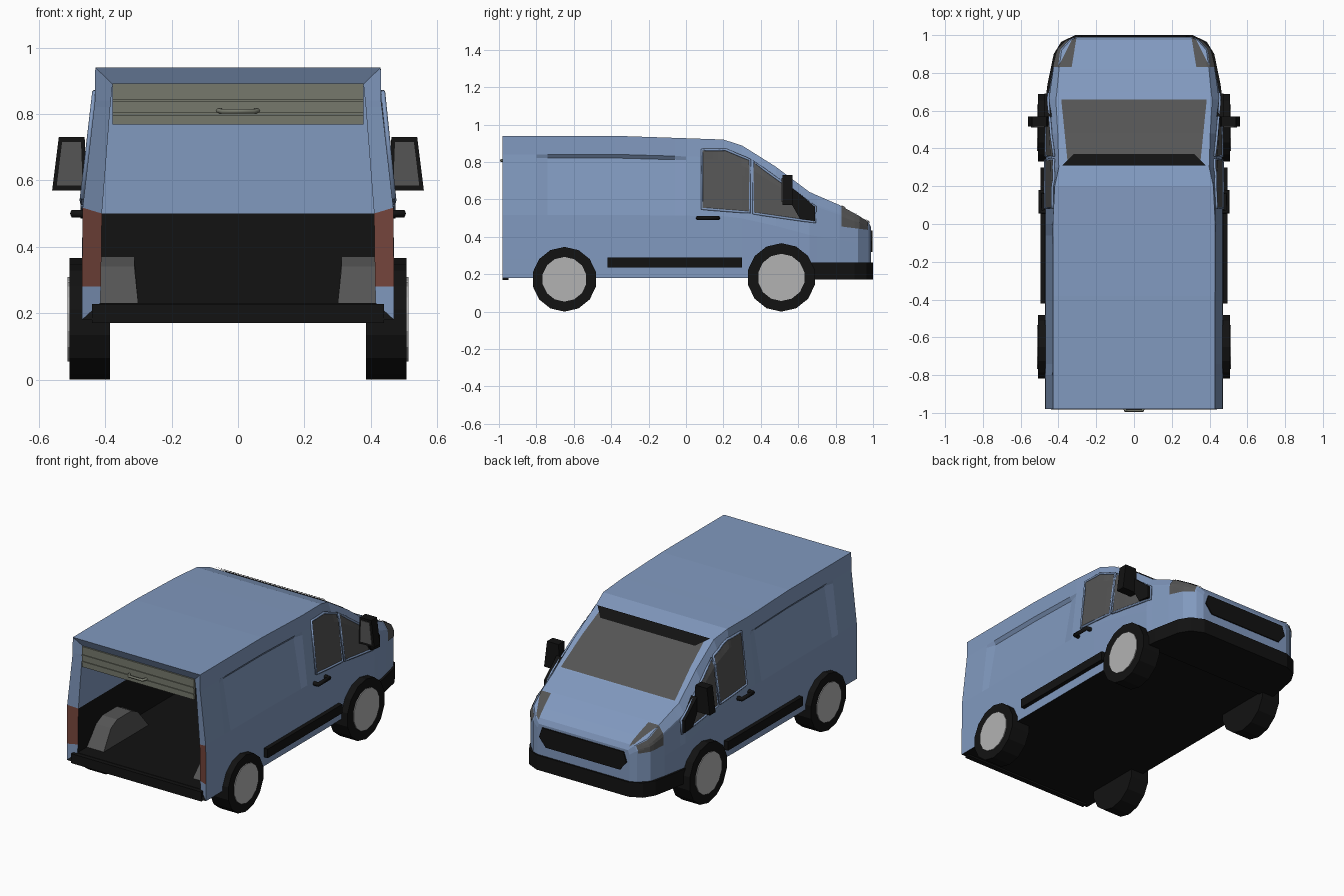
import bpy, bmesh, math
from mathutils import Vector
from mathutils.bvhtree import BVHTree

if "Cube" in bpy.data.objects:
    bpy.data.objects.remove(bpy.data.objects["Cube"])


def material(name, *rgb):
    m = bpy.data.materials.new(name)
    m.diffuse_color = (*rgb, 1)
    m.use_nodes = True
    m.node_tree.nodes["Principled BSDF"].inputs["Base Color"].default_value = m.diffuse_color
    return m


BLUE = material("paint_blue", .22, .32, .52)
BLACK = material("trim_black", .006, .006, .006)
GLASS = material("glass_grey", .09, .09, .09)
RED = material("lamp_red", .18, .06, .045)
SILVER = material("hub_silver", .45, .45, .45)
DOOR = material("door_grey", .18, .19, .15)


def finish(name, bm, mats, recalc=True):
    if recalc:
        bmesh.ops.recalc_face_normals(bm, faces=bm.faces[:])
    me = bpy.data.meshes.new(name)
    bm.to_mesh(me)
    bm.free()
    for m in mats:
        me.materials.append(m)
    ob = bpy.data.objects.new(name, me)
    bpy.context.collection.objects.link(ob)
    return ob


def prism(name, pts, axis, a, b, mat):
    """Extrude a 2D outline along an axis from a to b."""
    bm = bmesh.new()

    def place(p, t):
        c = list(p)
        c.insert("xyz".index(axis), t)
        return bm.verts.new(c)
    lo, hi = [place(p, a) for p in pts], [place(p, b) for p in pts]
    n = len(pts)
    bm.faces.new(lo)
    bm.faces.new(hi)
    for i in range(n):
        j = (i + 1) % n
        bm.faces.new((lo[i], lo[j], hi[j], hi[i]))
    return finish(name, bm, [mat])


def rect(a0, a1, b0, b1):
    return [(a0, b0), (a1, b0), (a1, b1), (a0, b1)]


def circle(cy, cz, r, n=14):
    return [(cy + r * math.cos(2 * math.pi * (i + .5) / n),
             cz + r * math.sin(2 * math.pi * (i + .5) / n)) for i in range(n)]


def tube(name, pts, r, mat, cyclic=False):
    cu = bpy.data.curves.new(name, "CURVE")
    cu.dimensions = "3D"
    cu.bevel_depth, cu.bevel_resolution = r, 1
    cu.use_fill_caps = True
    sp = cu.splines.new("POLY")
    sp.points.add(len(pts) - 1)
    for q, p in zip(sp.points, pts):
        q.co = (*p, 1)
    sp.use_cyclic_u = cyclic
    cu.materials.append(mat)
    bpy.context.collection.objects.link(bpy.data.objects.new(name, cu))


# Body: rings lofted from the nose to the rear, then turned in for the cargo bay
def width(base, z):
    return base - .04 * min(1, max(0, (z - .5) / .35))


stations = [  # y, roof height, half width, top chamfer
    (.99, .45, .31, .01), (.975, .48, .35, .015), (.92, .515, .405, .02),
    (.82, .57, .43, .025), (.70, .622, .452, .03), (.66, .64, .46, .03),
    (.48, .775, .465, .03), (.30, .888, .468, .03), (.20, .92, .47, .01),
    (0, .927, .47, 0), (-.06, .929, .47, 0), (-.38, .94, .47, 0),
    (-.74, .94, .47, 0), (-.80, .94, .47, 0), (-.98, .94, .47, 0)]
rings = []
for y, zt, base, chamfer in stations:
    zs = [.18, .28] + [.28 + (zt - .28) * f for f in (.36, .82, .85, 1)]
    ring = [[width(base, z), y, z] for z in zs]
    ring[5][0] -= chamfer
    if -.75 < y < -.05:
        ring[3][0] -= .018          # pressed side panel
    rings.append(ring)
inner = [(.415, .23), (.413, .28), (.41, .5), (.385, .82), (.383, .84), (.378, .89)]
rings += [[(x, y, z) for x, z in inner] for y in (-.955, .05)]

bm = bmesh.new()
loops = [[bm.verts.new(p) for p in r] +
         [bm.verts.new((-p[0], p[1], p[2])) for p in reversed(r)] for r in rings]
last, rear = len(loops) - 1, len(stations) - 1
for k in range(last):
    A, B = loops[k], loops[k + 1]
    for i in range(12):
        j = (i + 1) % 12
        f = bm.faces.new((A[i], A[j], B[j], B[i]))
        row = min(i, 10 - i)
        if i == 11 or (k > rear and row < 2):
            f.material_index = 1    # underside, floor and lower lining
        elif k == rear and row == 1:
            f.material_index = 2    # tail lamps
for ring, inside in ((loops[0], False), (loops[-1], True)):
    for i in range(5):
        f = bm.faces.new((ring[i], ring[i + 1], ring[10 - i], ring[11 - i]))
        f.material_index = 1 if inside and i < 2 else 0
bmesh.ops.recalc_face_normals(bm, faces=bm.faces[:])
tree = BVHTree.FromBMesh(bm)
finish("van_body", bm, [BLUE, BLACK, RED], False)


# Panels laid onto the body between an upper and a lower edge
def drop(p, d, off):
    hit, n, _, _ = tree.ray_cast(Vector(p) - d * 3, d)
    if hit is None:
        hit, n, _, _ = tree.find_nearest(Vector(p))
    return hit + n * off


def panel(name, top, low, d, mat, off=.005, n=6, rim=False):
    d = Vector(d)
    bm = bmesh.new()
    cols = []
    for k in range(len(top) - 1):
        for s in range(n + (k == len(top) - 2)):
            a = Vector(top[k]).lerp(Vector(top[k + 1]), s / n)
            b = Vector(low[k]).lerp(Vector(low[k + 1]), s / n)
            cols.append([bm.verts.new(drop(a.lerp(b, t / n), d, off)) for t in range(n + 1)])
    for A, B in zip(cols, cols[1:]):
        for t in range(n):
            f = bm.faces.new((A[t], A[t + 1], B[t + 1], B[t]))
            f.normal_update()
            if f.normal.dot(d) > 0:
                f.normal_flip()
    if rim:
        edge = [c[0].co.copy() for c in cols] + [c[-1].co.copy() for c in reversed(cols)]
        tube(name + "_rim", edge, .007, BLUE, True)
    finish(name, bm, [mat], False)


DOWN = (0, 0, -1)
panel("windshield", [(-.35, .31, 0), (.35, .31, 0)], [(-.385, .655, 0), (.385, .655, 0)],
      DOWN, GLASS)
panel("windshield_band", [(-.38, .305, 0), (.38, .305, 0)],
      [(-.32, .365, 0), (.32, .365, 0)], DOWN, BLACK, .01)

# Parts that repeat on both sides
for s, side in ((1, "right"), (-1, "left")):
    IN = (-s, 0, 0)
    panel("door_window_" + side, [(0, .085, .865), (0, .21, .865), (0, .34, .81)],
          [(0, .085, .55), (0, .21, .54), (0, .34, .53)], IN, GLASS, rim=True)
    panel("quarter_window_" + side, [(0, .36, .80), (0, .69, .56)],
          [(0, .36, .525), (0, .69, .478)], IN, GLASS, rim=True)
    panel("headlight_top_" + side, [(s * .33, .83, 0), (s * .40, .83, 0)],
          [(s * .305, .98, 0), (s * .33, .972, 0)], DOWN, GLASS)
    panel("headlight_side_" + side, [(0, .83, .562), (0, .97, .48)],
          [(0, .83, .455), (0, .97, .437)], IN, GLASS)
    # wheels
    for end, cy, cz, r in (("rear", -.65, .173, .173), ("front", .51, .183, .183)):
        prism(f"{end}_tyre_{side}", circle(cy, cz, r), "x", s * .385, s * .508, BLACK)
        prism(f"{end}_hub_{side}", circle(cy, cz, r * .69), "x", s * .49, s * .513, SILVER)
    # sill strip and door handle
    prism("sill_strip_" + side, rect(-.42, .30, .235, .29), "x", s * .46, s * .495, BLACK)
    tube("door_handle_" + side, [(s * .46, .065, .5), (s * .497, .065, .5),
                                 (s * .497, .17, .5), (s * .46, .17, .5)], .013, BLACK)
    # wing mirror
    prism("mirror_housing_" + side, [(s * .455, .57), (s * .462, .73), (s * .54, .73),
                                     (s * .56, .57)], "y", .515, .57, BLACK)
    prism("mirror_glass_" + side, [(s * .468, .585), (s * .473, .715), (s * .53, .715),
                                   (s * .546, .585)], "y", .511, .52, GLASS)
    prism("mirror_mount_" + side, [(.55, .60), (.57, .66), (.69, .56), (.69, .485), (.61, .495)],
          "x", s * .43, s * .475, BLACK)
    # cargo bay wheel arch
    arch = prism("wheel_arch_" + side, [(-.87, .225), (-.78, .34), (-.72, .37), (-.58, .37),
                                        (-.52, .34), (-.43, .225)], "x", s * .30, s * .415, GLASS)
    for v in arch.data.vertices:
        if abs(v.co.x) < .35 and v.co.z > .3:
            v.co.x = s * .312

# Front bumper and grille
half = [(.468, .66), (.458, .74), (.425, .9), (.385, .965), (.31, 1.0)]
prism("front_bumper", half + [(-x, y) for x, y in reversed(half)], "z", .172, .262, BLACK)
g = [(.25, .32), (.295, .375), (.275, .435)]
prism("grille", g + [(-x, z) for x, z in reversed(g)], "y", .97, .997, BLACK)

# Raised rear shutter with ribs and handle
prism("shutter", rect(-.378, .378, .768, .892), "y", -.965, -.95, DOOR)
for z in (.80, .84):
    prism("shutter_rib", rect(-.378, .378, z - .004, z + .004), "y", -.97, -.96, DOOR)
tube("shutter_handle", [(-.06, -.96, .81), (-.045, -.988, .808), (.045, -.988, .808),
                        (.06, -.96, .81)], .008, DOOR)
# Rear sill
prism("rear_sill", rect(-.44, .44, .17, .228), "y", -.982, -.95, BLACK)
